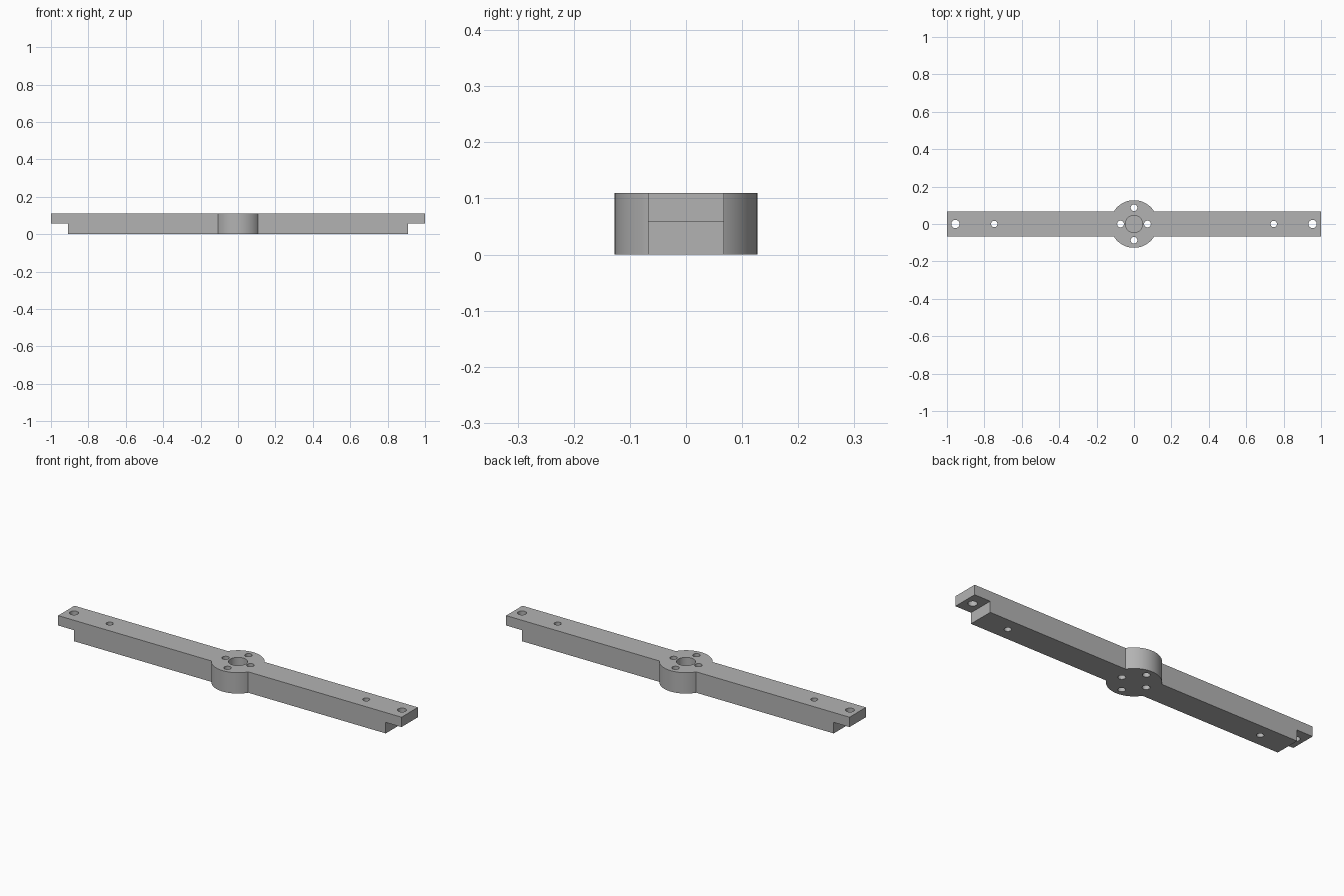
import bpy
import bmesh
import math
from mathutils import Matrix

cube = bpy.data.objects.get("Cube")
if cube:
    bpy.data.objects.remove(cube, do_unlink=True)

HEIGHT = 0.11
HALF_WIDTH = 0.068
LEDGE_Z = 0.058
LEDGE_X = 0.908

grey = bpy.data.materials.new("plain grey")
grey.use_nodes = True
colour = (0.45, 0.45, 0.45, 1)
grey.diffuse_color = colour
grey.node_tree.nodes["Principled BSDF"].inputs["Base Color"].default_value = colour


def make_object(name, bm):
    bmesh.ops.recalc_face_normals(bm, faces=bm.faces)
    mesh = bpy.data.meshes.new(name)
    bm.to_mesh(mesh)
    bm.free()
    mesh.materials.append(grey)
    obj = bpy.data.objects.new(name, mesh)
    bpy.context.collection.objects.link(obj)
    return obj


def add_cylinder(bm, x, y, radius, bottom, top, sides):
    bmesh.ops.create_cone(
        bm, cap_ends=True, segments=sides, radius1=radius, radius2=radius,
        depth=top - bottom, matrix=Matrix.Translation((x, y, (bottom + top) / 2)))


def apply_boolean(target, tool, operation):
    mod = target.modifiers.new(operation, "BOOLEAN")
    mod.operation = operation
    mod.solver = "EXACT"
    mod.object = tool
    bpy.context.view_layer.objects.active = target
    bpy.ops.object.modifier_apply(modifier=mod.name)
    bpy.data.objects.remove(tool, do_unlink=True)


# Straight bar with a stepped tongue at each end
half = [(LEDGE_X, 0), (LEDGE_X, LEDGE_Z), (1, LEDGE_Z), (1, HEIGHT)]
profile = half + [(-x, z) for x, z in reversed(half)]
bm = bmesh.new()
side = bm.faces.new([bm.verts.new((x, -HALF_WIDTH, z)) for x, z in profile])
extruded = bmesh.ops.extrude_face_region(bm, geom=[side])["geom"]
bmesh.ops.translate(bm, vec=(0, 2 * HALF_WIDTH, 0),
                    verts=[v for v in extruded if isinstance(v, bmesh.types.BMVert)])
bar = make_object("mounting_bar", bm)

# Round hub in the middle
bm = bmesh.new()
add_cylinder(bm, 0, 0, 0.127, 0, HEIGHT, 96)
apply_boolean(bar, make_object("hub", bm), "UNION")

# Blind centre bore, hub screw holes, arm holes and end holes
bm = bmesh.new()
add_cylinder(bm, 0, 0, 0.046, 0.055, 0.2, 64)
for s in (-1, 1):
    add_cylinder(bm, s * 0.072, 0, 0.018, -0.1, 0.2, 32)
    add_cylinder(bm, 0, s * 0.087, 0.018, -0.1, 0.2, 32)
    add_cylinder(bm, s * 0.747, 0, 0.017, -0.1, 0.2, 32)
    add_cylinder(bm, s * 0.955, 0, 0.022, -0.1, 0.2, 32)
apply_boolean(bar, make_object("hole_cutter", bm), "DIFFERENCE")

# Smooth round walls, crisp edges
bpy.ops.object.select_all(action="DESELECT")
bar.select_set(True)
bpy.context.view_layer.objects.active = bar
bpy.ops.object.shade_smooth_by_angle(angle=math.radians(30))
